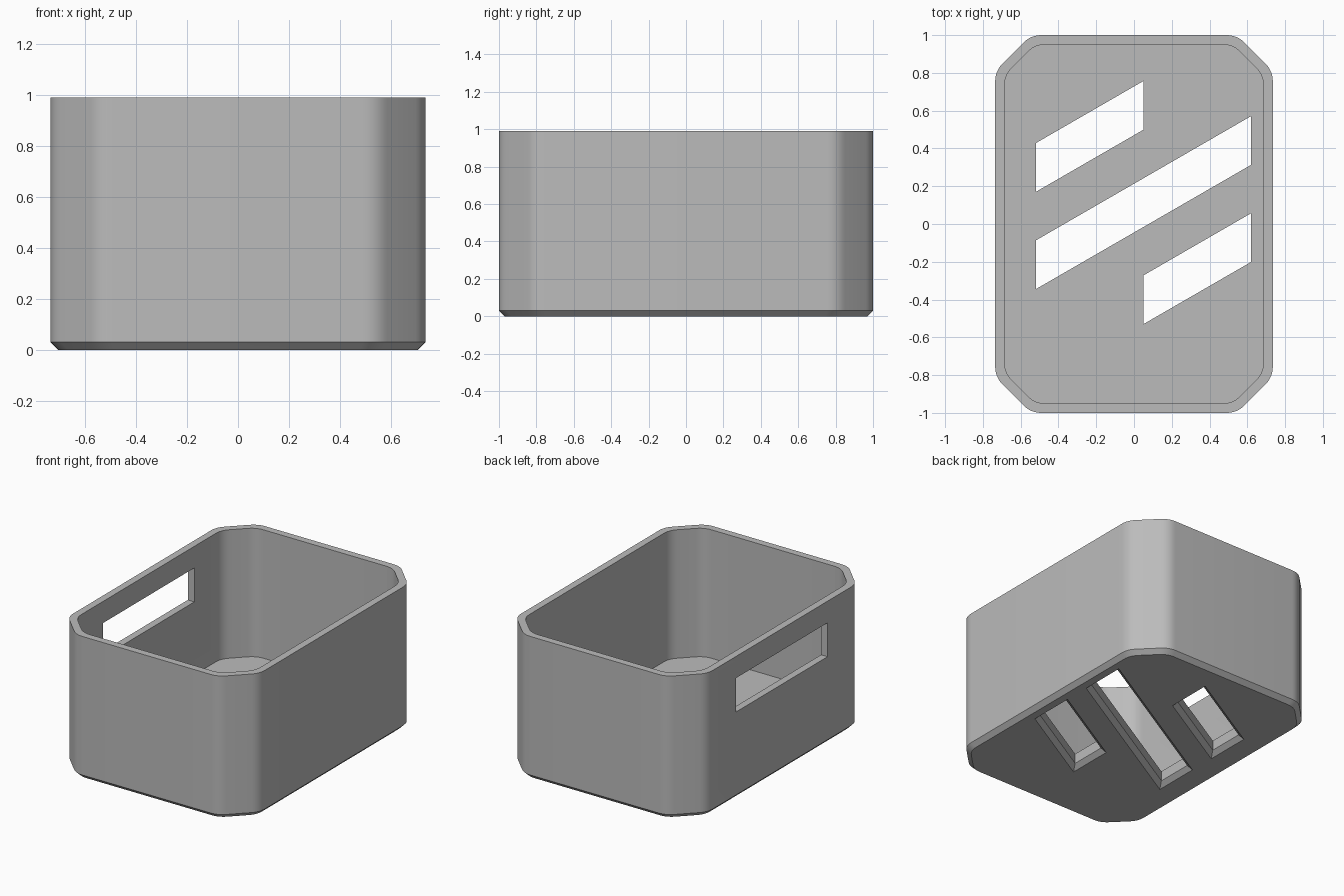
import bpy
import bmesh
import math
from mathutils import Vector

old = bpy.data.objects.get("Cube")
if old:
    bpy.data.objects.remove(old, do_unlink=True)

HALF_X, HALF_Y, HEIGHT = 0.735, 1.0, 0.99
WALL, FLOOR, CHAMFER = 0.05, 0.1, 0.03
DIAGONAL = 1.545          # x + y along the cut corners
SLOPE = math.tan(math.radians(30))

grey = bpy.data.materials.new("plain grey")
grey.use_nodes = True
colour = (0.5, 0.5, 0.5, 1)
grey.diffuse_color = colour
grey.node_tree.nodes["Principled BSDF"].inputs["Base Color"].default_value = colour


def outline(inset, soft=0.055, steps=6):
    """Rectangle with cut corners, each vertex softened by a small curve."""
    hx, hy = HALF_X - inset, HALF_Y - inset
    diag = DIAGONAL - inset * math.sqrt(2)
    quarter = [Vector((hx, diag - hx)), Vector((diag - hy, hy))]
    corners = []
    for sx, sy in ((1, 1), (-1, 1), (-1, -1), (1, -1)):
        pair = [Vector((p.x * sx, p.y * sy)) for p in quarter]
        corners += pair if sx * sy > 0 else pair[::-1]
    points = []
    for i, p in enumerate(corners):
        a = p + (corners[i - 1] - p).normalized() * soft
        b = p + (corners[(i + 1) % 8] - p).normalized() * soft
        for k in range(steps + 1):
            t = k / steps
            points.append(a * (1 - t) ** 2 + p * 2 * t * (1 - t) + b * t * t)
    return points


def loft(name, sections):
    """Closed solid through a list of (outline, z) sections."""
    bm = bmesh.new()
    rings = [[bm.verts.new((p[0], p[1], z)) for p in pts] for pts, z in sections]
    n = len(rings[0])
    for low, high in zip(rings, rings[1:]):
        for i in range(n):
            j = (i + 1) % n
            bm.faces.new((low[i], low[j], high[j], high[i]))
    bm.faces.new(rings[0][::-1])
    bm.faces.new(rings[-1])
    bmesh.ops.recalc_face_normals(bm, faces=bm.faces)
    mesh = bpy.data.meshes.new(name)
    bm.to_mesh(mesh)
    bm.free()
    mesh.materials.append(grey)
    obj = bpy.data.objects.new(name, mesh)
    bpy.context.collection.objects.link(obj)
    return obj


def slot(x0, x1, y0, width, grow):
    """Slanted slot outline; y0 is its lower edge at x0."""
    rise = grow / math.cos(math.atan(SLOPE))
    left, right = x0 - grow, x1 + grow
    low = y0 - rise - grow * SLOPE
    high = y0 + width + rise - grow * SLOPE
    run = (right - left) * SLOPE
    return [(left, low), (right, low + run), (right, high + run), (left, high)]


# Open box with chamfered foot
box = loft("storage_box", [
    (outline(CHAMFER), 0), (outline(0), CHAMFER), (outline(0), HEIGHT),
    (outline(WALL), HEIGHT), (outline(WALL), FLOOR)])

# Slanted drain slots, flared on the underside
cutters = []
for x0, x1, y0 in ((-0.52, 0.05, 0.17), (-0.52, 0.62, -0.345), (0.05, 0.62, -0.53)):
    cutters.append(loft("slot_cutter", [
        (slot(x0, x1, y0, 0.258, CHAMFER + 0.01), -0.01),
        (slot(x0, x1, y0, 0.258, 0), CHAMFER),
        (slot(x0, x1, y0, 0.258, 0), FLOOR + 0.1)]))

# Hand opening in one long wall
opening = [(-0.8, -0.5), (-0.6, -0.5), (-0.6, 0.5), (-0.8, 0.5)]
cutters.append(loft("handle_cutter", [(opening, 0.605), (opening, 0.84)]))

bpy.ops.object.select_all(action='DESELECT')
bpy.context.view_layer.objects.active = box
box.select_set(True)
for cutter in cutters:
    cutter.hide_render = True
    cut = box.modifiers.new("cut", 'BOOLEAN')
    cut.operation = 'DIFFERENCE'
    cut.solver = 'EXACT'
    cut.object = cutter
    bpy.ops.object.modifier_apply(modifier=cut.name)
    bpy.data.objects.remove(cutter, do_unlink=True)

bpy.ops.object.shade_smooth_by_angle(angle=math.radians(30))
